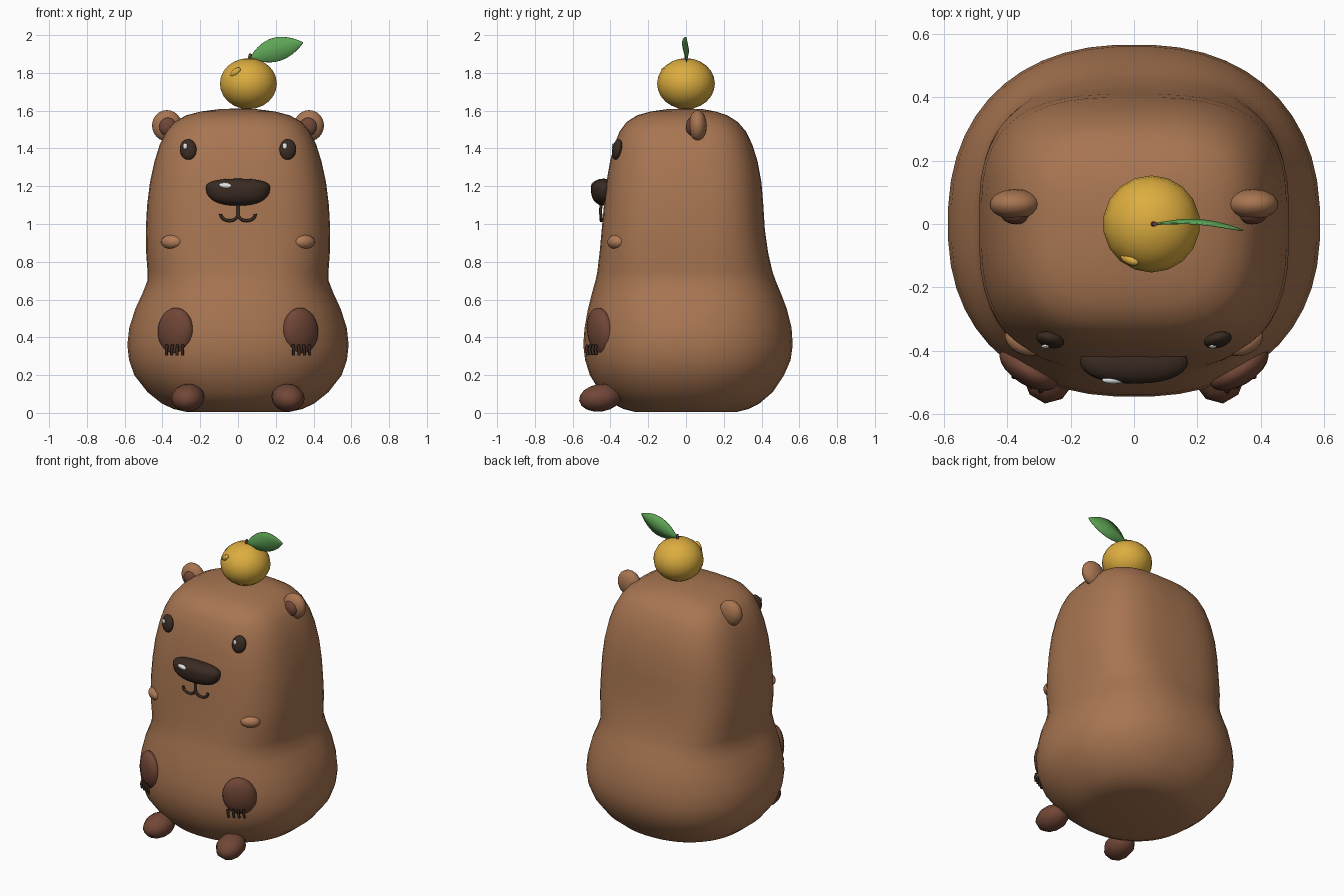
import bpy, bmesh, math
from mathutils import Vector, Matrix, Euler

if "Cube" in bpy.data.objects:
    bpy.data.objects.remove(bpy.data.objects["Cube"])


def material(name, rgb):
    m = bpy.data.materials.new(name)
    m.diffuse_color = (*rgb, 1)
    m.use_nodes = True
    m.node_tree.nodes["Principled BSDF"].inputs["Base Color"].default_value = m.diffuse_color
    return m


FUR = material("fur brown", (0.39, 0.178, 0.083))
BLUSH = material("light brown", (0.44, 0.20, 0.095))
PAW = material("paw brown", (0.165, 0.062, 0.037))
DARK = material("dark brown", (0.042, 0.024, 0.016))
WHITE = material("white", (0.9, 0.9, 0.9))
FRUIT = material("fruit yellow", (0.72, 0.42, 0.05))
LEAF = material("leaf green", (0.11, 0.37, 0.09))


def finish(name, bm, mat, smooth=True):
    bmesh.ops.recalc_face_normals(bm, faces=bm.faces)
    for f in bm.faces:
        f.smooth = smooth
    me = bpy.data.meshes.new(name)
    bm.to_mesh(me)
    bm.free()
    me.materials.append(mat)
    ob = bpy.data.objects.new(name, me)
    bpy.context.collection.objects.link(ob)
    return ob


def ellipsoid(name, loc, radii, mat, rot=(0, 0, 0), seg=20, rings=12):
    bm = bmesh.new()
    bmesh.ops.create_uvsphere(bm, u_segments=seg, v_segments=rings, radius=1)
    turn = Euler([math.radians(a) for a in rot]).to_matrix().to_4x4()
    bm.transform(Matrix.Translation(loc) @ turn @ Matrix.Diagonal((*radii, 1)))
    return finish(name, bm, mat)


def tube(name, points, radius, mat):
    cu = bpy.data.curves.new(name, 'CURVE')
    cu.dimensions = '3D'
    cu.bevel_depth = radius
    cu.bevel_resolution = 2
    cu.use_fill_caps = True
    sp = cu.splines.new('POLY')
    sp.points.add(len(points) - 1)
    for p, co in zip(sp.points, points):
        p.co = (*co, 1)
    cu.materials.append(mat)
    ob = bpy.data.objects.new(name, cu)
    bpy.context.collection.objects.link(ob)


# Body: rounded-square rings (height, half width, front, back, squareness)
RINGS = [
    (0.005, 0.27, -0.27, 0.27, 2.2), (0.02, 0.34, -0.33, 0.33, 2.2),
    (0.05, 0.405, -0.39, 0.39, 2.2), (0.11, 0.48, -0.455, 0.46, 2.25),
    (0.20, 0.55, -0.51, 0.52, 2.3), (0.28, 0.578, -0.535, 0.555, 2.3),
    (0.36, 0.587, -0.545, 0.566, 2.3), (0.45, 0.577, -0.538, 0.56, 2.3),
    (0.55, 0.545, -0.52, 0.535, 2.4), (0.63, 0.508, -0.50, 0.505, 2.5),
    (0.70, 0.480, -0.48, 0.475, 2.7), (0.75, 0.480, -0.47, 0.458, 2.8),
    (0.85, 0.487, -0.458, 0.435, 3), (0.97, 0.489, -0.447, 0.418, 3),
    (1.10, 0.482, -0.435, 0.41, 3), (1.22, 0.467, -0.422, 0.40, 3),
    (1.33, 0.443, -0.403, 0.38, 3), (1.42, 0.415, -0.38, 0.352, 3),
    (1.49, 0.380, -0.352, 0.318, 3), (1.54, 0.338, -0.315, 0.275, 3),
    (1.575, 0.275, -0.26, 0.22, 2.8), (1.595, 0.20, -0.19, 0.16, 2.6),
    (1.608, 0.10, -0.10, 0.09, 2.3),
]
N = 48
bm = bmesh.new()
loops = []
for z, w, front, back, n in RINGS:
    loop = []
    for i in range(N):
        a = 2 * math.pi * (i + 0.5) / N
        c, s = math.cos(a), math.sin(a)
        x = w * math.copysign(abs(c) ** (2 / n), c)
        y = (back if s > 0 else -front) * math.copysign(abs(s) ** (2 / n), s)
        loop.append(bm.verts.new((x, y, z)))
    loops.append(loop)
for lo, hi in zip(loops, loops[1:]):
    for i in range(N):
        j = (i + 1) % N
        bm.faces.new((lo[i], lo[j], hi[j], hi[i]))
bm.faces.new(loops[0])
tip = bm.verts.new((0, 0, 1.612))
for i in range(N):
    bm.faces.new((loops[-1][i], loops[-1][(i + 1) % N], tip))
finish("body", bm, FUR)

# Paired parts
for s, side in ((-1, "left"), (1, "right")):
    ellipsoid(f"{side}_ear", (s * 0.375, 0.062, 1.52), (0.08, 0.048, 0.083), FUR, (0, s * 15, 0))
    ellipsoid(f"{side}_inner_ear", (s * 0.372, 0.03, 1.515), (0.047, 0.031, 0.05), PAW)
    ellipsoid(f"{side}_eye", (s * 0.264, -0.365, 1.395), (0.045, 0.024, 0.056), DARK, (-10, s * 10, s * 12))
    ellipsoid(f"{side}_eye_glint", (s * 0.264 - 0.016, -0.386, 1.412), (0.012, 0.006, 0.016), WHITE)
    ellipsoid(f"{side}_cheek", (s * 0.35, -0.37, 0.905), (0.062, 0.04, 0.038), BLUSH, (0, 0, s * 30))
    ellipsoid(f"{side}_hand", (s * 0.33, -0.452, 0.43), (0.105, 0.055, 0.128), PAW, (6, -s * 10, s * 30))
    for k in range(4):
        x = 0.295 + 0.028 * k
        y = -0.515 + 0.55 * (x - 0.295)
        tube(f"{side}_claw_{k + 1}", [(s * (x - 0.004), y - 0.006, 0.36), (s * x, y - 0.012, 0.335),
                                      (s * x, y - 0.004, 0.306)], 0.008, DARK)
    ellipsoid(f"{side}_foot", (s * 0.265, -0.453, 0.08), (0.088, 0.115, 0.073), PAW, (8, 0, s * 8), 10, 8)

# Nose: ellipsoid squared off, with a flattened top
nose = ellipsoid("nose", (0, 0, 0), (1, 1, 1), DARK, seg=28, rings=16)
for v in nose.data.vertices:
    x, y, z = v.co
    z = math.copysign(abs(z) ** 0.8, z)
    x = math.copysign(abs(x) ** 0.85, x)
    v.co = (0.17 * x * (1 + 0.06 * z), -0.435 + 0.068 * y,
            1.185 + (0.055 if z > 0 else 0.088) * z)
ellipsoid("nose_glint", (-0.065, -0.492, 1.203), (0.036, 0.012, 0.015), WHITE, (0, 8, 0))

# Mouth: short stem and two curls
tube("mouth_stem", [(0, -0.45, 1.11), (0, -0.453, 1.05)], 0.008, DARK)
for s, side in ((-1, "left"), (1, "right")):
    arc = [(s * (0.046 - 0.046 * math.cos(t)), -0.449, 1.053 - 0.036 * math.sin(t))
           for t in (math.pi * i / 12 for i in range(13))]
    tube(f"{side}_mouth_curl", arc, 0.008, DARK)

# Forehead tufts
for k in (-1, 0, 1):
    ellipsoid(f"tuft_{k + 2}", (k * 0.05, -0.295, 1.535), (0.009, 0.04, 0.012), BLUSH, (32, 0, 0), 10, 8)

# Fruit with pore, stem and leaf
ellipsoid("fruit", (0.055, 0, 1.743), (0.153, 0.153, 0.135), FRUIT, seg=18, rings=12)
ellipsoid("fruit_spot", (-0.014, -0.112, 1.803), (0.036, 0.016, 0.018), FRUIT, (0, -35, -25), 12, 8)
tube("stem", [(0.058, 0, 1.86), (0.062, 0, 1.885), (0.066, 0, 1.902)], 0.008, PAW)

# Leaf: upper edge, folded midrib and lower edge
M = 12
bm = bmesh.new()
rows = []
for i in range(M + 1):
    t = i / M
    mid = Vector((0.068 + 0.275 * t, 0.018 * math.sin(math.pi * t) - 0.02 * t * t,
                  1.882 + 0.078 * t + 0.004 * math.sin(math.pi * t)))
    half = 0.063 * math.sin(math.pi * t ** 0.95) ** 0.8 if 0 < i < M else 0.002
    across = Vector((-0.27, 0, 0.96)) * half
    fold = Vector((0, -0.012 * half / 0.063, 0))
    rows.append([bm.verts.new(p) for p in (mid + across + fold, mid, mid - across + fold)])
for a, b in zip(rows, rows[1:]):
    for k in (0, 1):
        bm.faces.new((a[k], a[k + 1], b[k + 1], b[k]))
leaf = finish("leaf", bm, LEAF)
thick = leaf.modifiers.new("thickness", 'SOLIDIFY')
thick.thickness = 0.005
thick.offset = 0
